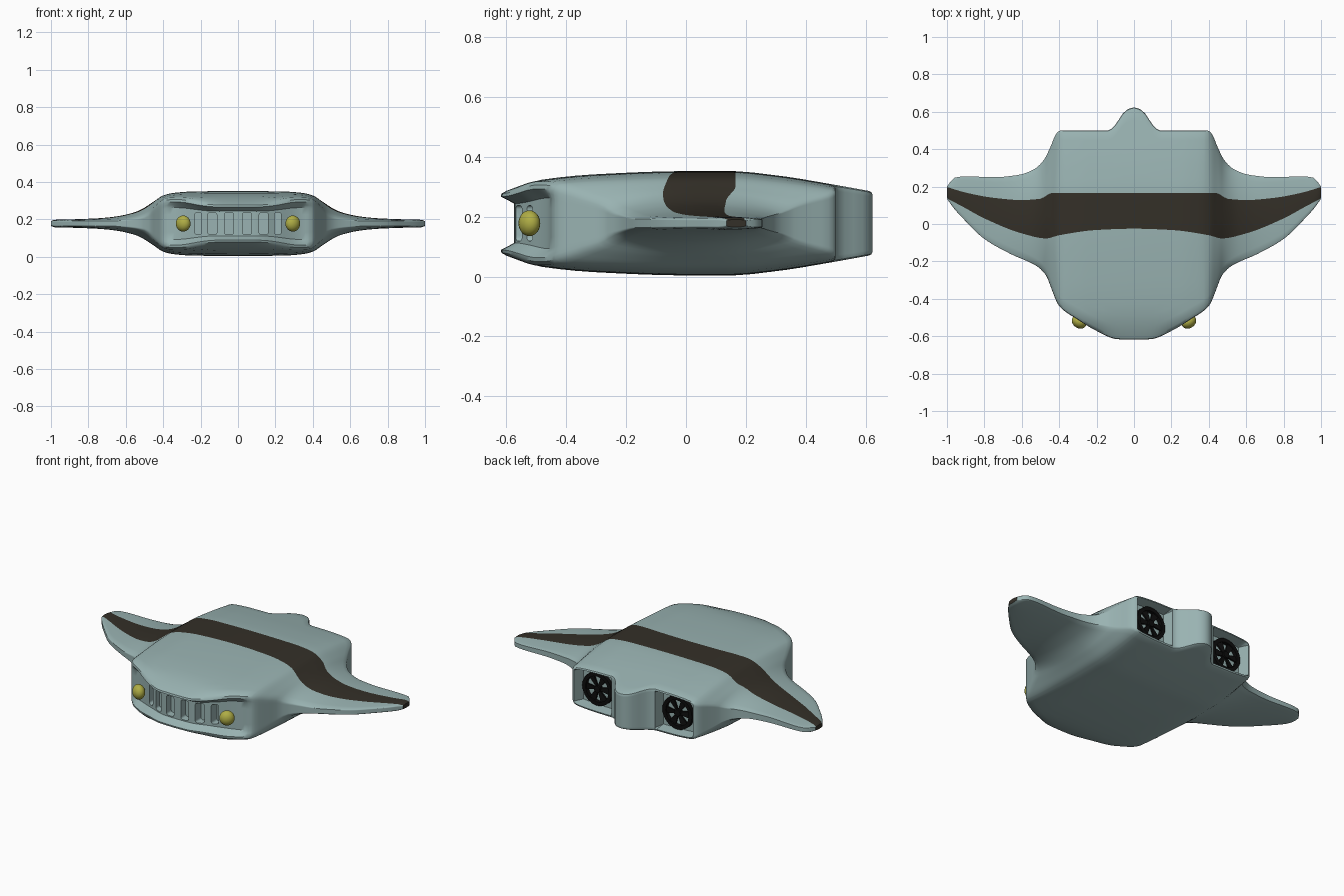
import bpy, bmesh, math
from mathutils import Matrix, Vector

if "Cube" in bpy.data.objects:
    bpy.data.objects.remove(bpy.data.objects["Cube"])

ZC = 0.178  # height of the horizontal mid plane


def material(name, rgb):
    m = bpy.data.materials.new(name)
    m.diffuse_color = (*rgb, 1)
    m.use_nodes = True
    m.node_tree.nodes["Principled BSDF"].inputs["Base Color"].default_value = m.diffuse_color
    return m


HULL = material("blue_grey", (0.32, 0.45, 0.445))
STRIPE = material("dark_brown", (0.034, 0.029, 0.021))
YELLOW = material("lamp_yellow", (0.43, 0.42, 0.06))
BLACK = material("black", (0.004, 0.004, 0.004))


def curve(pts, smooth=True):
    """Monotone interpolation through (x, value) points."""
    xs, ys = zip(*pts)
    n = len(xs)
    sl = [(ys[i + 1] - ys[i]) / (xs[i + 1] - xs[i]) for i in range(n - 1)]
    tan = [0.0] * n
    for i in range(1, n - 1):
        if sl[i - 1] * sl[i] > 0:
            tan[i] = 2 * sl[i - 1] * sl[i] / (sl[i - 1] + sl[i])
    tan[-1] = sl[-1]

    def f(x):
        x = min(max(x, xs[0]), xs[-1])
        i = next((k for k in range(n - 1) if x <= xs[k + 1]), n - 2)
        w = xs[i + 1] - xs[i]
        t = (x - xs[i]) / w
        if not smooth:
            return ys[i] + (ys[i + 1] - ys[i]) * t
        return (ys[i] * (1 + 2 * t) * (1 - t) ** 2 + tan[i] * w * t * (1 - t) ** 2
                + ys[i + 1] * t * t * (3 - 2 * t) + tan[i + 1] * w * t * t * (t - 1))
    return f


# plan outline, thickness and stripe edges as functions of span
front = curve([(0, -.62), (.09, -.617), (.2, -.573), (.3, -.513), (.4, -.44), (.44, -.35), (.47, -.275),
               (.52, -.225), (.66, -.16), (.8, -.08), (.9, .015), (.96, .08), (1, .135)])
back = curve([(0, .623), (.03, .615), (.06, .59), (.1, .53), (.14, .5), (.39, .5), (.41, .49), (.45, .405),
              (.48, .345), (.53, .295), (.62, .262), (.75, .25), (.9, .255), (.96, .247), (1, .2)])
thick = curve([(0, .174), (.25, .171), (.35, .163), (.4, .15), (.45, .118), (.5, .085), (.55, .061),
               (.65, .038), (.75, .028), (.9, .022), (.98, .02), (1, .013)])
edge = curve([(0, 1), (.38, 1), (.45, .75), (.5, .5), (.6, .5), (.75, .65), (1, .7)])
along = curve([(-.62, .61), (-.5, .82), (-.3, .94), (0, 1), (.15, 1), (.3, .92), (.5, .735), (.62, .61)])
stripe_lo = curve([(0, -.025), (.2, -.032), (.4, -.06), (.47, -.077), (.6, -.05), (.8, .03), (.92, .095), (1, .137)])
stripe_hi = curve([(0, .165), (.44, .165), (.5, .135), (.6, .128), (.75, .14), (.9, .168), (1, .198)])
mouth = curve([(0, .045), (.25, .045), (.33, .035), (.42, 0), (1, 0)])
pocket = curve([(0, 0), (.145, 0), (.155, .065), (.375, .065), (.395, 0), (1, 0)], False)
rim = curve([(0, .022), (.4, .022), (.6, .03), (.9, .02), (1, .005)])


def section(x):
    """Upper half profile from front centre to back centre, as (y, half height)."""
    a = abs(x)
    yf, yb, r = front(a), back(a), rim(a)

    def half(y):
        v = min(max((y - yf) / (yb - yf), 0), 1)
        e = edge(a)
        return thick(a) * along(y) * (e + (1 - e) * math.sin(math.pi * v) ** .8)
    hf, hb, d, p = half(yf), half(yb), mouth(a), pocket(a)
    pts = [(yf + d, 0), (yf + d, .35 * hf), (yf + d, .62 * hf), (yf + d * .55, .73 * hf),
           (yf + r * .06, .84 * hf), (yf + r * .2, .94 * hf)]
    y0, y3 = yf + r, yb - r * .6
    y1 = max(stripe_lo(a), y0 + .002)
    y2 = min(stripe_hi(a), y3 - .002)
    y1 = min(y1, y2 - .004)
    for s, e, n in ((y0, y1, 10), (y1, y2, 6), (y2, y3, 8)):
        pts += [(s + (e - s) * i / n, half(s + (e - s) * i / n)) for i in range(n)]
    pts += [(y3, half(y3)), (yb - r * .15, .97 * hb), (yb, .9 * hb), (yb - p, .84 * hb),
            (yb - p, .4 * hb), (yb - p, 0)]
    return pts


S0, S1 = 16, 22  # profile rows that bound the stripe

# hull: loft of closed sections across the span
stations = sorted({round(i * .02, 3) for i in range(51)} | {.145, .155, .375, .395, .99, .41, .43, .45, .47})
stations = [-s for s in reversed(stations) if s > 0] + stations
bm = bmesh.new()
rings = []
for x in stations:
    up = section(x)
    ring = [bm.verts.new((x, y, ZC + z)) for y, z in up]
    ring += [bm.verts.new((x, y, ZC - z)) for y, z in reversed(up[1:-1])]
    rings.append(ring)
n = len(rings[0])
for a, b in zip(rings, rings[1:]):
    for j in range(n):
        k = (j + 1) % n
        f = bm.faces.new((a[j], a[k], b[k], b[j]))
        f.material_index = 1 if S0 <= j < S1 else 0
for ring in (rings[0], rings[-1]):
    bm.faces.new(ring).material_index = 1
bmesh.ops.recalc_face_normals(bm, faces=bm.faces)


def to_object(name, bm, mats, angle=35):
    me = bpy.data.meshes.new(name)
    bm.to_mesh(me)
    bm.free()
    for m in mats:
        me.materials.append(m)
    ob = bpy.data.objects.new(name, me)
    bpy.context.collection.objects.link(ob)
    activate(ob)
    bpy.ops.object.shade_smooth_by_angle(angle=math.radians(angle))
    return ob


def activate(ob):
    bpy.ops.object.select_all(action='DESELECT')
    ob.select_set(True)
    bpy.context.view_layer.objects.active = ob


hull = to_object("hull", bm, [HULL, STRIPE])

# grille slots cut in the mouth
bm = bmesh.new()
for cx, w in ((.048, .05), (.137, .048), (.212, .036)):
    for s in (-1, 1):
        loc = Vector((s * cx, front(cx) + mouth(cx) + .005, ZC))
        made = bmesh.ops.create_cube(bm, size=1, matrix=Matrix.Translation(loc) @ Matrix.Diagonal((w, .08, .118, 1)))
        es = {e for v in made["verts"] for e in v.link_edges
              if abs((e.verts[0].co - e.verts[1].co).y) > .01}
        bmesh.ops.bevel(bm, geom=list(es), offset=.012, segments=3, affect='EDGES', profile=.5)
cutter = to_object("grille_cutter", bm, [HULL])
cutter.hide_render = True
mod = hull.modifiers.new("grille", 'BOOLEAN')
mod.operation = 'DIFFERENCE'
mod.solver = 'EXACT'
mod.object = cutter
activate(hull)
bpy.ops.object.modifier_apply(modifier=mod.name)
bpy.data.objects.remove(cutter)
activate(hull)
bpy.ops.object.shade_smooth_by_angle(angle=math.radians(35))


def fan(name, x):
    """Ring, hub and six broad blades in a rear pocket."""
    bm = bmesh.new()
    # rim from a spun rectangle
    rect = [(.076, -.012), (.098, -.012), (.098, .012), (.076, .012)]
    vs = [bm.verts.new((r, y, 0)) for r, y in rect]
    es = [bm.edges.new((vs[i], vs[(i + 1) % 4])) for i in range(4)]
    bmesh.ops.spin(bm, geom=vs + es, cent=(0, 0, 0), axis=(0, 1, 0), angle=math.tau, steps=32, use_merge=True)
    bmesh.ops.remove_doubles(bm, verts=bm.verts, dist=1e-5)
    # hub
    bmesh.ops.create_cone(bm, cap_ends=True, segments=16, radius1=.02, radius2=.02, depth=.028,
                          matrix=Matrix.Rotation(math.pi / 2, 4, 'X'))
    # blades
    for i in range(6):
        rot = Matrix.Rotation(i * math.tau / 6, 4, 'Y')
        outline = [(.012, -.007), (.08, -.024), (.08, .018), (.012, .007)]
        lo, hi = [[bm.verts.new(rot @ Vector((r, y + w * .15, w))) for r, w in outline] for y in (-.005, .004)]
        bm.faces.new(lo)
        bm.faces.new(hi[::-1])
        for k in range(4):
            bm.faces.new((lo[k], hi[k], hi[(k + 1) % 4], lo[(k + 1) % 4]))
    bmesh.ops.recalc_face_normals(bm, faces=bm.faces)
    ob = to_object(name, bm, [BLACK])
    ob.location = (x, .452, ZC)


def headlight(name, s):
    bm = bmesh.new()
    bmesh.ops.create_uvsphere(bm, u_segments=20, v_segments=12, radius=1,
                              matrix=Matrix.Diagonal((.042, .034, .043, 1)))
    ob = to_object(name, bm, [YELLOW], 60)
    ob.location = (s * .293, -.523, ZC)
    ob.rotation_euler.z = s * math.radians(32)


for side, s in (("left", -1), ("right", 1)):
    fan(side + "_rear_fan", s * .266)
    headlight(side + "_headlight", s)
